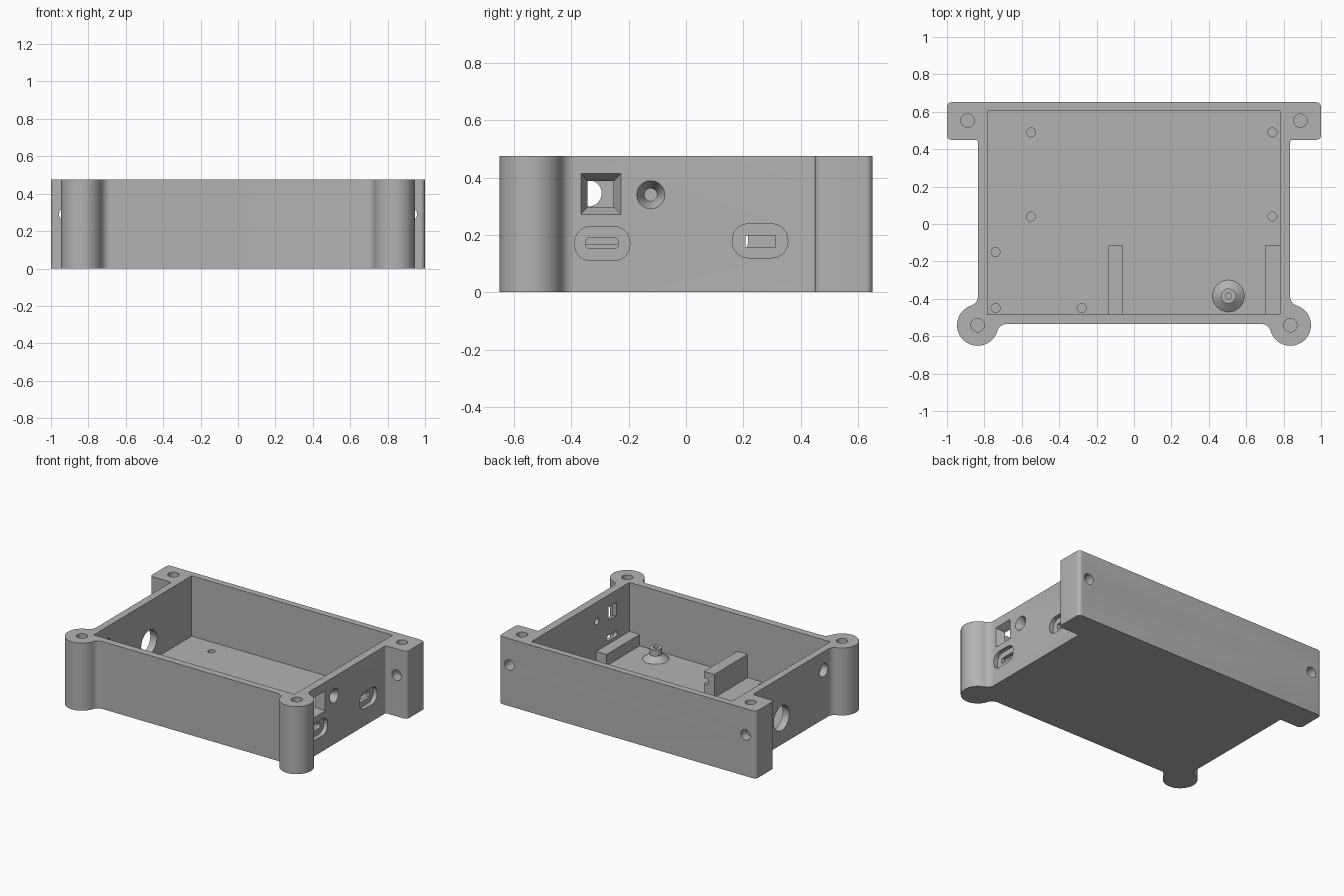
import bpy, bmesh, math

if "Cube" in bpy.data.objects:
    bpy.data.objects.remove(bpy.data.objects["Cube"])

H = 0.475       # case height
FLOOR = 0.05    # floor thickness

grey = bpy.data.materials.new("mid_grey")
grey.diffuse_color = (0.45, 0.45, 0.45, 1)
grey.use_nodes = True
grey.node_tree.nodes["Principled BSDF"].inputs["Base Color"].default_value = grey.diffuse_color


def arc(cx, cy, r, a0, a1, n):
    """Points on an arc, angles in degrees."""
    return [(cx + r * math.cos(math.radians(a0 + (a1 - a0) * i / n)),
             cy + r * math.sin(math.radians(a0 + (a1 - a0) * i / n))) for i in range(n + 1)]


def circle(cx, cy, r, n=40):
    return arc(cx, cy, r, 0, 360, n)[:-1]


def rect(x0, x1, y0, y1, r=0.0):
    if not r:
        return [(x0, y0), (x1, y0), (x1, y1), (x0, y1)]
    corners = ((x1 - r, y0 + r, -90), (x1 - r, y1 - r, 0), (x0 + r, y1 - r, 90), (x0 + r, y0 + r, 180))
    return [p for cx, cy, a in corners for p in arc(cx, cy, r, a, a + 90, 8)]


def loft(name, axis, sections):
    """Solid through (position, outline) sections along an axis."""
    place = {"x": lambda t, p: (t, p[0], p[1]),
             "y": lambda t, p: (p[0], t, p[1]),
             "z": lambda t, p: (p[0], p[1], t)}[axis]
    bm = bmesh.new()
    rings = [[bm.verts.new(place(t, p)) for p in outline] for t, outline in sections]
    bm.faces.new(rings[0])
    bm.faces.new(rings[-1])
    for a, b in zip(rings, rings[1:]):
        for i in range(len(a)):
            j = (i + 1) % len(a)
            bm.faces.new((a[i], a[j], b[j], b[i]))
    bmesh.ops.recalc_face_normals(bm, faces=bm.faces)
    mesh = bpy.data.meshes.new(name)
    bm.to_mesh(mesh)
    bm.free()
    mesh.materials.append(grey)
    obj = bpy.data.objects.new(name, mesh)
    bpy.context.collection.objects.link(obj)
    return obj


def cut(target, axis, *sections):
    """Subtract a lofted cutter from the target."""
    cutter = loft("cutter", axis, sections)
    cutter.hide_render = True
    mod = target.modifiers.new("cut", "BOOLEAN")
    mod.operation, mod.solver, mod.object = "DIFFERENCE", "EXACT", cutter
    bpy.context.view_layer.objects.active = target
    bpy.ops.object.modifier_apply(modifier=mod.name)
    bpy.data.objects.remove(cutter)


# Case outline: right half with round front post, blend fillets and rear tab
PX, PY, PR, F = 0.836, -0.541, 0.11, 0.05
FRONT, SIDE, BACK = -0.535, 0.835, 0.651
dy = FRONT - F - PY
dx = math.sqrt((PR + F) ** 2 - dy ** 2)
a1 = math.degrees(math.atan2(-dy, dx))
ex = SIDE + F - PX
ey = math.sqrt((PR + F) ** 2 - ex ** 2)
a2 = math.degrees(math.atan2(ey, ex))
half = arc(PX - dx, FRONT - F, F, 90, a1, 10)
half += arc(PX, PY, PR, 180 + a1, 360 + a2, 48)[1:]
half += arc(SIDE + F, PY + ey, F, 180 + a2, 180, 10)[1:]
half += arc(SIDE + 0.01, 0.44, 0.01, 180, 90, 4)
half += arc(0.975, 0.475, 0.025, -90, 0, 8)
half += arc(0.975, BACK - 0.025, 0.025, 0, 90, 8)
outline = half + [(-x, y) for x, y in reversed(half)]
case = loft("case", "z", [(0, outline), (H, outline)])

# Inner pocket
pocket = rect(-0.784, 0.78, -0.485, 0.605)
cut(case, "z", (FLOOR, pocket), (H + 0.1, pocket))

# Lid screw holes and through holes in the rear tabs
for s in (-1, 1):
    for x, y in ((PX, PY), (0.89, 0.553)):
        hole = circle(s * x, y, 0.036, 32)
        cut(case, "z", (0.2, hole), (H + 0.1, hole))
    hole = circle(s * 0.92, 0.29, 0.037, 32)
    cut(case, "y", (0.4, hole), (0.7, hole))

# Blind screw holes in the floor
for x, y in ((-0.55, 0.49), (-0.55, 0.04), (0.74, 0.49), (0.74, 0.04),
             (-0.74, -0.15), (-0.74, -0.45), (-0.28, -0.45)):
    hole = circle(x, y, 0.024, 24)
    cut(case, "z", (0.02, hole), (0.1, hole))

# Left wall: large and small round openings
for y, z, r in ((0.13, 0.185, 0.087), (-0.34, 0.345, 0.046)):
    hole = circle(y, z, r)
    cut(case, "x", (-0.9, hole), (-0.7, hole))

# Right wall: tapered square window (taper kept exact through the wall)
IN, OUT = 0.78, SIDE
small, big = rect(-0.343, -0.253, 0.298, 0.388), rect(-0.367, -0.226, 0.272, 0.414)
cut(case, "x", (IN - 0.05, small), (IN, small), (OUT, big), (OUT + 0.03, big))

# Right wall: countersunk round hole
small, big = circle(-0.123, 0.34, 0.022), circle(-0.123, 0.34, 0.049)
cut(case, "x", (IN - 0.05, small), (IN + 0.005, small), (OUT, big), (OUT + 0.03, big))

# Right wall: connector recesses with slots
for recess, slot in ((rect(-0.388, -0.196, 0.11, 0.229, 0.055), rect(-0.349, -0.237, 0.153, 0.19, 0.012)),
                     (rect(0.162, 0.355, 0.12, 0.238, 0.055), rect(0.207, 0.312, 0.158, 0.198))):
    cut(case, "x", (OUT - 0.03, recess), (OUT + 0.03, recess))
    cut(case, "x", (IN - 0.03, slot), (OUT + 0.03, slot))

# Board supports: tall grooved block and low ledge
block = rect(-0.14, -0.06, -0.49, -0.115)
support = loft("grooved_support", "z", [(FLOOR - 0.01, block), (0.215, block)])
groove = rect(-0.095, -0.03, 0.13, 0.167)
cut(support, "y", (-0.48, groove), (-0.05, groove))
block = rect(0.70, 0.785, -0.49, -0.115)
ledge = loft("support_ledge", "z", [(FLOOR - 0.01, block), (0.13, block)])

# Conical stand-off with a pilot hole
cx, cy = 0.505, -0.385
standoff = loft("standoff", "z", [(FLOOR - 0.01, circle(cx, cy, 0.085)), (FLOOR, circle(cx, cy, 0.085)),
                                  (0.085, circle(cx, cy, 0.04)), (0.13, circle(cx, cy, 0.04))])
hole = circle(cx, cy, 0.016, 24)
cut(standoff, "z", (0.08, hole), (0.2, hole))

# Smooth curved walls, keep sharp edges
for obj in (case, support, ledge, standoff):
    bpy.ops.object.select_all(action="DESELECT")
    obj.select_set(True)
    bpy.context.view_layer.objects.active = obj
    bpy.ops.object.shade_smooth_by_angle(angle=math.radians(30))
